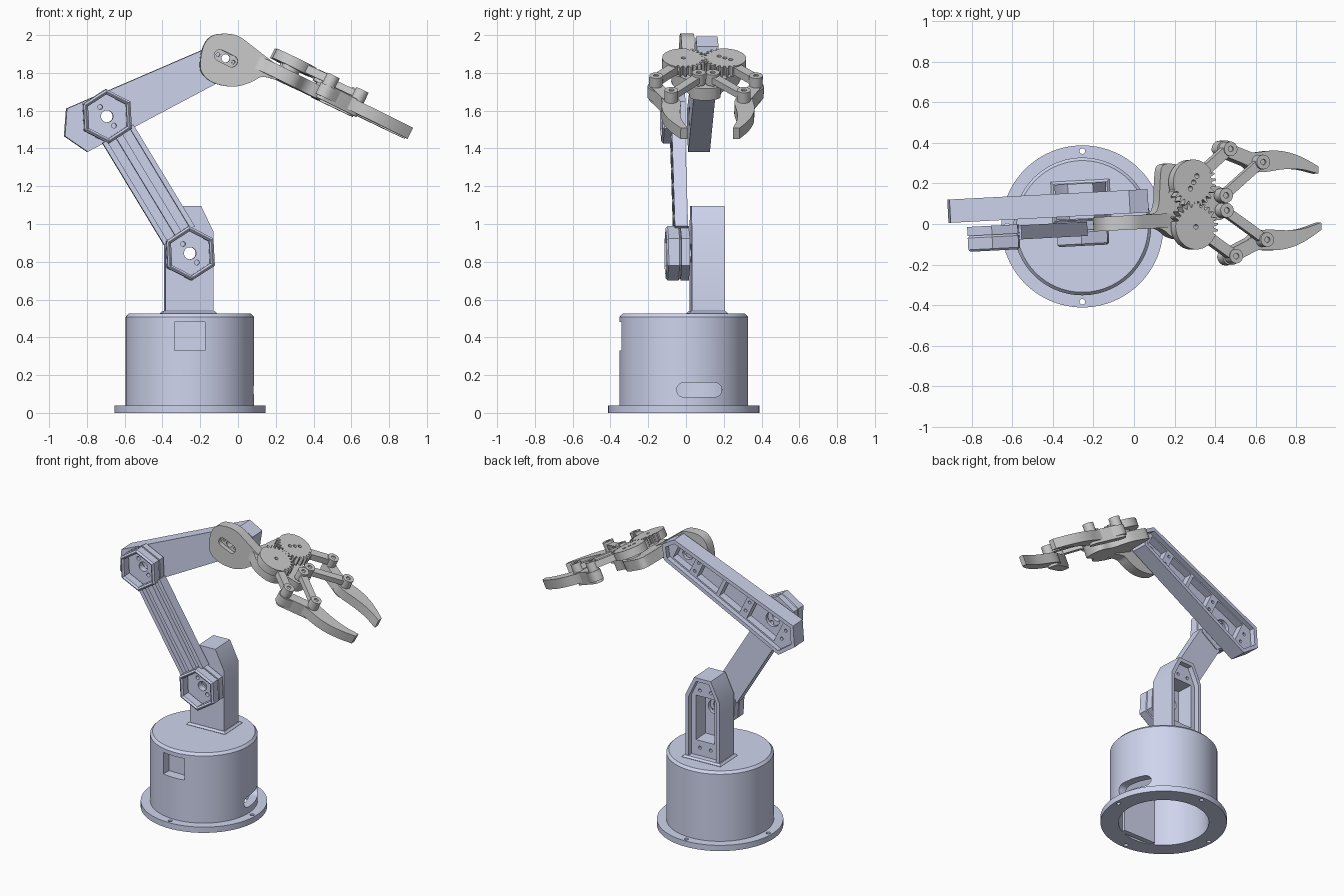
import bpy, bmesh
from math import sin, cos, pi, radians
from mathutils import Matrix, Vector

if "Cube" in bpy.data.objects:
    bpy.data.objects.remove(bpy.data.objects["Cube"])

T = Matrix.Translation
C = Vector((-0.255, -0.012, 0))
YAW = T(C) @ Matrix.Rotation(radians(3), 4, 'Z') @ T(-C)
blue = bpy.data.materials.new("pale_blue")
blue.diffuse_color = (0.62, 0.66, 0.85, 1)
blue.use_nodes = True
blue.node_tree.nodes["Principled BSDF"].inputs["Base Color"].default_value = blue.diffuse_color


def finish(ob, mat):
    bm = bmesh.new()
    bm.from_mesh(ob.data)
    bmesh.ops.remove_doubles(bm, verts=bm.verts, dist=1e-5)
    bmesh.ops.recalc_face_normals(bm, faces=bm.faces)
    bm.to_mesh(ob.data)
    bm.free()
    if mat:
        ob.data.materials.append(mat)
    bpy.ops.object.select_all(action='DESELECT')
    ob.select_set(True)
    bpy.context.view_layer.objects.active = ob
    bpy.ops.object.shade_smooth_by_angle(angle=radians(30))


def slab(name, M, loops, z0, z1, mat=None, bevel=0):
    """Extrude an outline (first loop) with holes (other loops) from z0 to z1."""
    cu = bpy.data.curves.new(name, 'CURVE')
    cu.dimensions, cu.fill_mode = '2D', 'BOTH'
    cu.extrude = abs(z1 - z0) / 2 - bevel
    cu.bevel_depth, cu.offset, cu.bevel_resolution = bevel, -bevel, 0
    for pts in loops:
        sp = cu.splines.new('POLY')
        sp.points.add(len(pts) - 1)
        for p, q in zip(sp.points, pts):
            p.co = (q[0], q[1], 0, 1)
        sp.use_cyclic_u = True
    ob = bpy.data.objects.new(name, cu)
    bpy.context.collection.objects.link(ob)
    ob.matrix_world = M @ T((0, 0, (z0 + z1) / 2))
    bpy.ops.object.select_all(action='DESELECT')
    ob.select_set(True)
    bpy.context.view_layer.objects.active = ob
    bpy.ops.object.convert(target='MESH')
    ob = bpy.context.object
    finish(ob, mat)
    return ob


def side(x, z, deg):
    """Frame lying in the arm plane; its z axis points to -y."""
    return YAW @ T((x, 0, z)) @ Matrix.Rotation(pi / 2, 4, 'X') @ Matrix.Rotation(radians(deg), 4, 'Z')


def circle(x, y, r, n=24, a0=0.0):
    return [(x + r * cos(a0 + 2 * pi * i / n), y + r * sin(a0 + 2 * pi * i / n)) for i in range(n)]


def rect(x0, x1, y0, y1):
    return [(x0, y0), (x1, y0), (x1, y1), (x0, y1)]


def capsule(p, q, r, n=10):
    p, q = Vector(p), Vector(q)
    d = q - p
    a = Vector((1, 0)).angle_signed(d) * -1
    arc = lambda c, s: [(c.x + r * cos(s + pi * i / n), c.y + r * sin(s + pi * i / n)) for i in range(n + 1)]
    return arc(q, a - pi / 2) + arc(p, a + pi / 2)


def smooth(pts, times=2):
    for _ in range(times):
        out = []
        for i, p in enumerate(pts):
            q = pts[(i + 1) % len(pts)]
            out += [tuple(a * .75 + b * .25 for a, b in zip(p, q)), tuple(a * .25 + b * .75 for a, b in zip(p, q))]
        pts = out
    return pts


def inset(pts, t):
    """Inset a convex counter-clockwise outline."""
    out = []
    for i, p in enumerate(pts):
        p, a, b = Vector(p), Vector(pts[i - 1]), Vector(pts[(i + 1) % len(pts)])
        d1, d2 = (p - a).normalized(), (b - p).normalized()
        n1, n2 = Vector((-d1.y, d1.x)), Vector((-d2.y, d2.x))
        out.append(tuple(p + (n1 + n2) * t / (1 + n1.dot(n2))))
    return out


def case(name, M, outline, y0, y1, floor_holes, pockets):
    """Box open at the back: thin floor, rim wall and recessed servo mounts."""
    inner = inset(outline, 0.025)
    slab(name + "_floor", M, [outline] + floor_holes, -y0 - 0.025, -y0, blue)
    slab(name + "_wall", M, [outline, inner], -y1, -y0 - 0.025, blue)
    slab(name + "_mounts", M, [inner] + pockets, -y1 + 0.035, -y0 - 0.025, blue)


# Base drum with flange, hollow from below
prof = [(0, .525), (.325, .525), (.34, .508), (.34, .04), (.4, .04), (.4, 0), (.286, 0), (.286, .48), (0, .48)]
bm = bmesh.new()
vs = [bm.verts.new((r, 0, z)) for r, z in prof]
es = [bm.edges.new((a, b)) for a, b in zip(vs, vs[1:])]
bmesh.ops.spin(bm, geom=vs + es, cent=(0, 0, 0), axis=(0, 0, 1), angle=2 * pi, steps=96)
bmesh.ops.remove_doubles(bm, verts=bm.verts, dist=1e-5)
bmesh.ops.recalc_face_normals(bm, faces=bm.faces)
me = bpy.data.meshes.new("base_drum")
bm.to_mesh(me)
bm.free()
drum = bpy.data.objects.new("base_drum", me)
bpy.context.collection.objects.link(drum)
drum.location = C

# Openings in the drum: front window, cable slot, flange screw holes
cutters = [slab("window_cutter", T((C.x, 0, 0)), [rect(-.08, .08, -.5, -.2)], .33, .48)]
slot_frame = T((-.05, .07, .122)) @ Matrix(((0, 0, 1, 0), (1, 0, 0, 0), (0, 1, 0, 0), (0, 0, 0, 1)))
cutters.append(slab("slot_cutter", slot_frame, [capsule((-.082, 0), (.082, 0), .038)], 0, .3))
for k in range(4):
    a = k * pi / 2
    cutters.append(slab("screw_cutter", T(C), [circle(.372 * cos(a), .372 * sin(a), .014)], -.1, .1))
for c in cutters:
    m = drum.modifiers.new("cut", 'BOOLEAN')
    m.operation, m.object, m.solver = 'DIFFERENCE', c, 'EXACT'
    bpy.context.view_layer.objects.active = drum
    bpy.ops.object.modifier_apply(modifier=m.name)
    bpy.data.objects.remove(c)
finish(drum, blue)
slab("window_backing", T(C), [rect(-.125, .125, -.27, -.235)], .002, .49, blue)
for sx in (-1, 1):
    slab("window_cheek", T(C), [rect(sx * .1025 - .0225, sx * .1025 + .0225, -.31, -.26)], .002, .49, blue)
slab("window_sill", T(C), [rect(-.08, .08, -.31, -.26)], .29, .33, blue)

# Shoulder pedestal and its foot
foot = [(x, y) for x, y in smooth(rect(-.4, -.11, .0, .225), 2)]
slab("shoulder_foot", YAW, [rect(-.4, -.11, .01, .215)], .515, .54, blue, .012)
post = [(-.127, -.33), (.127, -.33), (.127, .115), (.062, .25), (-.062, .25), (-.127, .115)]
screws = [circle(x, z, .011, 12) for x in (-.04, .04) for z in (.15, -.25)]
case("shoulder", side(-.255, .845, 0), post, .025, .2, [circle(0, 0, .05)],
     [rect(-.07, .07, -.2, .11)] + screws)

# Upper arm: two hexagonal joint cups joined by a ribbed bar
for label, x, z in (("shoulder", -.255, .845), ("elbow", -.695, 1.57)):
    M = side(x, z, 3)
    hexa, hexi = circle(0, 0, .144, 6, pi / 2), circle(0, 0, .117, 6, pi / 2)
    holes = [circle(0, 0, .032), circle(-.034, .051, .013, 16), circle(.034, -.051, .013, 16)]
    slab(label + "_cup_floor", M, [hexa] + holes, -.015, .03, blue)
    slab(label + "_cup_rim", M, [hexa, hexi], .03, .108, blue, .01)
M = side(-.255, .845, 121.2)
slab("upper_arm_plate", M, [rect(.11, .74, -.095, .095)], -.01, .025, blue)
for y, w in ((-.082, .013), (0, .02), (.082, .013)):
    slab("upper_arm_rib", M, [rect(.11, .74, y - w, y + w)], .025, .06, blue)

# Forearm: tapered case with cross ribs
arm = [(-.17, -.127), (.795, -.088), (.855, 0), (.795, .088), (-.17, .127), (-.243, 0)]
half = lambda d: .127 - .0404 * (d + .17) - .035
pockets = [[(a, -half(a)), (b, -half(b)), (b, half(b)), (a, half(a))]
           for a, b in ((-.09, .14), (.2, .37), (.395, .56), (.62, .76))]
screws = [circle(d, y, .011, 12) for d in (-.13, .17, .59) for y in (-.035, .035)]
case("forearm", side(-.695, 1.57, 25.6), arm, .04, .155,
     [circle(0, 0, .05), circle(.7, 0, .04)], pockets + screws)

# Wrist plate with horn slot
wrist = smooth([(-.205, 1.83), (-.19, 1.94), (-.145, 2.0), (-.07, 2.01), (0, 2.0), (.065, 1.95), (.18, 1.86),
                (.26, 1.81), (.22, 1.755), (.127, 1.787), (.074, 1.75), (-.02, 1.722), (-.13, 1.742), (-.185, 1.785)])
P = (-.065, 1.877)
wrist = [(x - P[0], z - P[1]) for x, z in wrist]
dirn = Vector((cos(radians(26)), -sin(radians(26))))
slab("wrist_plate_front", side(*P, 0), [wrist, capsule(dirn * -.036, dirn * .036, .03)], .01, .04)
slab("wrist_plate_back", side(*P, 0), [wrist, circle(0, 0, .022)] +
     [circle(*(dirn * s), .01, 12) for s in (-.045, .045)], -.03, .01)

# Gripper palm, tilted forward
G = YAW @ T((P[0], .067, P[1])) @ Matrix.Rotation(radians(26), 4, 'Y')
palm = smooth([(.1, -.105), (.18, -.105), (.24, -.165), (.38, -.175), (.44, -.085), (.55, -.08), (.55, .08),
               (.44, .085), (.38, .175), (.3, .2), (.2, .215), (.185, .14), (.17, -.03), (.1, -.04)])
slab("palm", G, [palm], .02, .09)

# Gears, links and fingers, mirrored left and right
finger = smooth([(.495, .25), (.51, .3), (.555, .312), (.6, .285), (.65, .245), (.72, .24), (.8, .248), (.88, .238),
                 (.965, .207), (1.05, .157), (1.05, .155), (1.05, .122), (1.05, .12), (.95, .15), (.85, .152),
                 (.75, .14), (.69, .15), (.65, .185), (.56, .225)])
N = 24
for s, label in ((1, "left"), (-1, "right")):
    gear_c, outer, inner, mid = (.332, s * .11), (.545, s * .265), (.507, s * .037), (.72, s * .192)
    gear = []
    for i in range(N * 4):
        ang = 2 * pi * (i + .5) / (N * 4) + (pi / N if s < 0 else 0)
        toothed = radians(200) < ang < radians(385) or ang < radians(25)
        r = (.122 if i % 4 in (0, 1) else .098) if toothed else .112
        gear.append((gear_c[0] + r * cos(ang), gear_c[1] + s * r * sin(ang)))
    holes = [circle(*gear_c, .012, 16)]
    if s > 0:
        holes += [circle(gear_c[0] + k * .02, gear_c[1] + k * .03, .012, 16) for k in (-1, 1)]
    slab(label + "_gear", G, [gear] + holes, .11, .165)
    slab(label + "_gear_hub", G, [circle(*gear_c, .05)], .085, .112)
    start = Vector(gear_c).lerp(Vector(outer), .35)
    slab(label + "_drive_arm", G, [capsule(start, outer, .026)], .114, .158)
    slab(label + "_parallel_link", G, [capsule(inner, mid, .024)], .114, .15)
    for p in (outer, inner, mid):
        slab(label + "_pivot", G, [circle(*p, .036), circle(*p, .014, 16)], .1, .165)
        slab(label + "_pin", G, [circle(*p, .0135, 16)], .04, .155)
    slab(label + "_finger", G, [[(a, s * b) for a, b in finger]], .038, .103)
    slab(label + "_finger_pad", G, [capsule(outer, mid, .034)], .022, .108)
